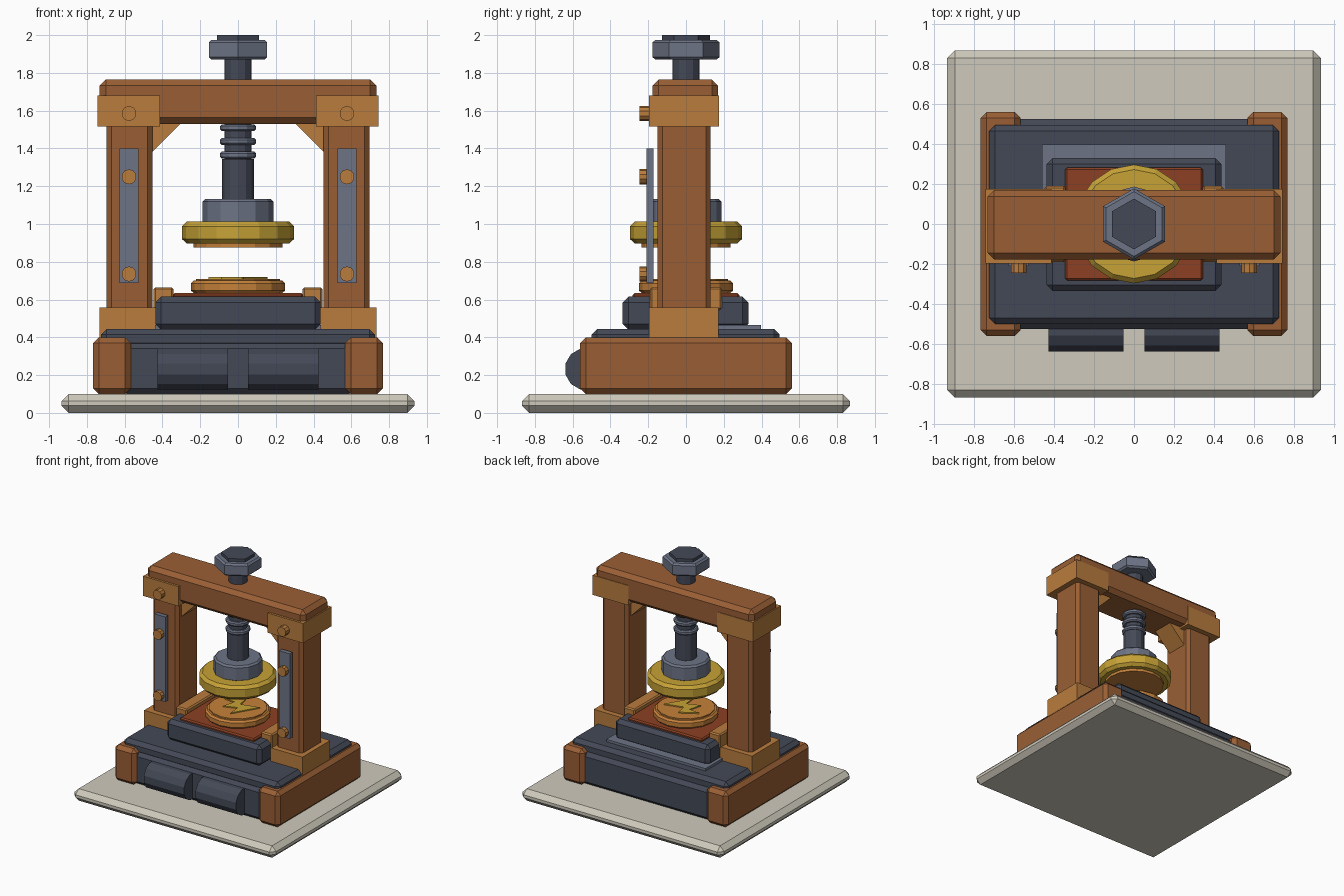
import bpy
import math

if "Cube" in bpy.data.objects:
    bpy.data.objects.remove(bpy.data.objects["Cube"])


def srgb(h):
    out = []
    for i in (0, 2, 4):
        c = int(h[i:i + 2], 16) / 255
        out.append(c / 12.92 if c < 0.04045 else ((c + 0.055) / 1.055) ** 2.4)
    return (*out, 1.0)


def material(name, h):
    m = bpy.data.materials.new(name)
    m.diffuse_color = srgb(h)
    m.use_nodes = True
    m.node_tree.nodes["Principled BSDF"].inputs["Base Color"].default_value = m.diffuse_color
    return m


STONE = material("pale_stone", "cfcabc")
BROWN = material("brown_wood", "9a5f35")
TAN = material("tan_wood", "b97c3d")
DARK = material("dark_iron", "444956")
STEEL = material("blue_steel", "6d7486")
GOLD = material("gold", "c6a236")
RED = material("red_pad", "8c4022")
COPPER = material("copper", "c6813a")


def prism(name, pts, lo, hi, mat, axis="z", bevel=0.0):
    """Extrude a 2D outline from lo to hi along an axis."""
    place = {"z": lambda a, b, c: (a, b, c),
             "x": lambda a, b, c: (c, a, b),
             "y": lambda a, b, c: (b, c, a)}[axis]
    n = len(pts)
    verts = [place(a, b, c) for c in (lo, hi) for a, b in pts]
    faces = [list(range(n))[::-1], list(range(n, 2 * n))]
    faces += [[i, (i + 1) % n, n + (i + 1) % n, n + i] for i in range(n)]
    me = bpy.data.meshes.new(name)
    me.from_pydata(verts, [], faces)
    me.materials.append(mat)
    ob = bpy.data.objects.new(name, me)
    bpy.context.collection.objects.link(ob)
    if bevel:
        mod = ob.modifiers.new("bevel", "BEVEL")
        mod.width = bevel
        mod.segments = 1
        mod.limit_method = "ANGLE"
        mod.angle_limit = math.radians(62)
    return ob


def box(name, x, y, z, mat, bevel=0.0):
    x0, x1 = sorted(x)
    pts = [(x0, y[0]), (x1, y[0]), (x1, y[1]), (x0, y[1])]
    return prism(name, pts, z[0], z[1], mat, "z", bevel)


def disc(name, r, lo, hi, mat, sides=16, bevel=0.0, axis="z", at=(0, 0), phase=0.0):
    pts = [(at[0] + r * math.cos(phase + math.tau * i / sides),
            at[1] + r * math.sin(phase + math.tau * i / sides)) for i in range(sides)]
    return prism(name, pts, lo, hi, mat, axis, bevel)


# Plinth and iron bed
box("plinth", (-0.935, 0.935), (-0.868, 0.868), (0, 0.10), STONE, 0.038)
box("bed_body", (-0.62, 0.62), (-0.525, 0.525), (0.10, 0.37), DARK, 0.03)
box("bed_top", (-0.725, 0.725), (-0.5, 0.495), (0.34, 0.445), DARK, 0.03)

# Die block stack
box("back_plate", (-0.46, 0.46), (-0.15, 0.398), (0.44, 0.465), STEEL)
box("die_block", (-0.438, 0.438), (-0.335, 0.33), (0.44, 0.615), DARK, 0.03)
box("die_pad", (-0.345, 0.345), (-0.282, 0.282), (0.60, 0.635), RED, 0.01)

# Parts repeated on the left and right
for s, side in ((-1, "left"), (1, "right")):
    box(side + "_rail", (s * 0.567, s * 0.767), (-0.56, 0.56), (0.10, 0.40), BROWN, 0.03)
    disc(side + "_roll", 0.112, s * 0.24 - 0.187, s * 0.24 + 0.187, DARK, 12,
         axis="x", at=(-0.53, 0.232), phase=math.pi / 12)
    box(side + "_post", (s * 0.453, s * 0.695), (-0.15, 0.13), (0.42, 1.60), BROWN, 0.025)
    box(side + "_foot_collar", (s * 0.436, s * 0.734), (-0.195, 0.173), (0.40, 0.557), TAN)
    box(side + "_top_collar", (s * 0.412, s * 0.743), (-0.197, 0.175), (1.515, 1.68), TAN)
    # corner brace outline in (z, x)
    brace = [(1.54, s * 0.46), (1.375, s * 0.46), (1.54, s * 0.295)]
    if s > 0:
        brace.reverse()
    prism(side + "_corner_brace", brace, -0.10, 0.08, TAN, "y")
    box(side + "_strap", (s * 0.527, s * 0.627), (-0.21, -0.173), (0.687, 1.40), STEEL)
    for z in (0.735, 1.25, 1.585):
        disc(side + "_bolt", 0.04, -0.246, -0.19, TAN, 10, axis="y", at=(z, s * 0.577))
    box(side + "_guide", (s * 0.342, s * 0.448), (-0.19, 0.19), (0.545, 0.665), TAN, 0.01)

# Crossbeam
box("crossbeam", (-0.733, 0.733), (-0.178, 0.17), (1.53, 1.765), BROWN, 0.033)

# Screw, its thread rings and the hexagonal head
disc("screw_upper", 0.072, 1.30, 1.90, DARK, 12)
disc("screw_lower", 0.084, 1.10, 1.345, DARK, 12)
for z in (1.365, 1.437, 1.51):
    disc("thread_ring", 0.095, z - 0.018, z + 0.018, STEEL, 12, 0.009)
disc("screw_head", 0.178, 1.87, 1.975, STEEL, 6, 0.014, phase=math.pi / 6)
disc("head_cap", 0.127, 1.96, 2.0, DARK, 6, phase=math.pi / 6)

# Press head
disc("press_collar", 0.187, 1.0, 1.132, STEEL, 12, 0.014)
disc("press_plate", 0.297, 0.897, 1.012, GOLD, 16, 0.024)
disc("press_face", 0.235, 0.875, 0.91, COPPER, 16)

# Coin with a raised zigzag
disc("coin", 0.25, 0.635, 0.70, COPPER, 16, 0.014)
disc("coin_rise", 0.222, 0.69, 0.71, COPPER, 16)
zigzag = [(-0.155, 0.05), (-0.02, 0.13), (0.0, 0.03), (0.155, 0.07),
          (0.03, -0.14), (0.02, -0.03), (-0.09, -0.07), (-0.06, 0.04)]
prism("coin_zigzag", zigzag[::-1], 0.705, 0.719, GOLD)
